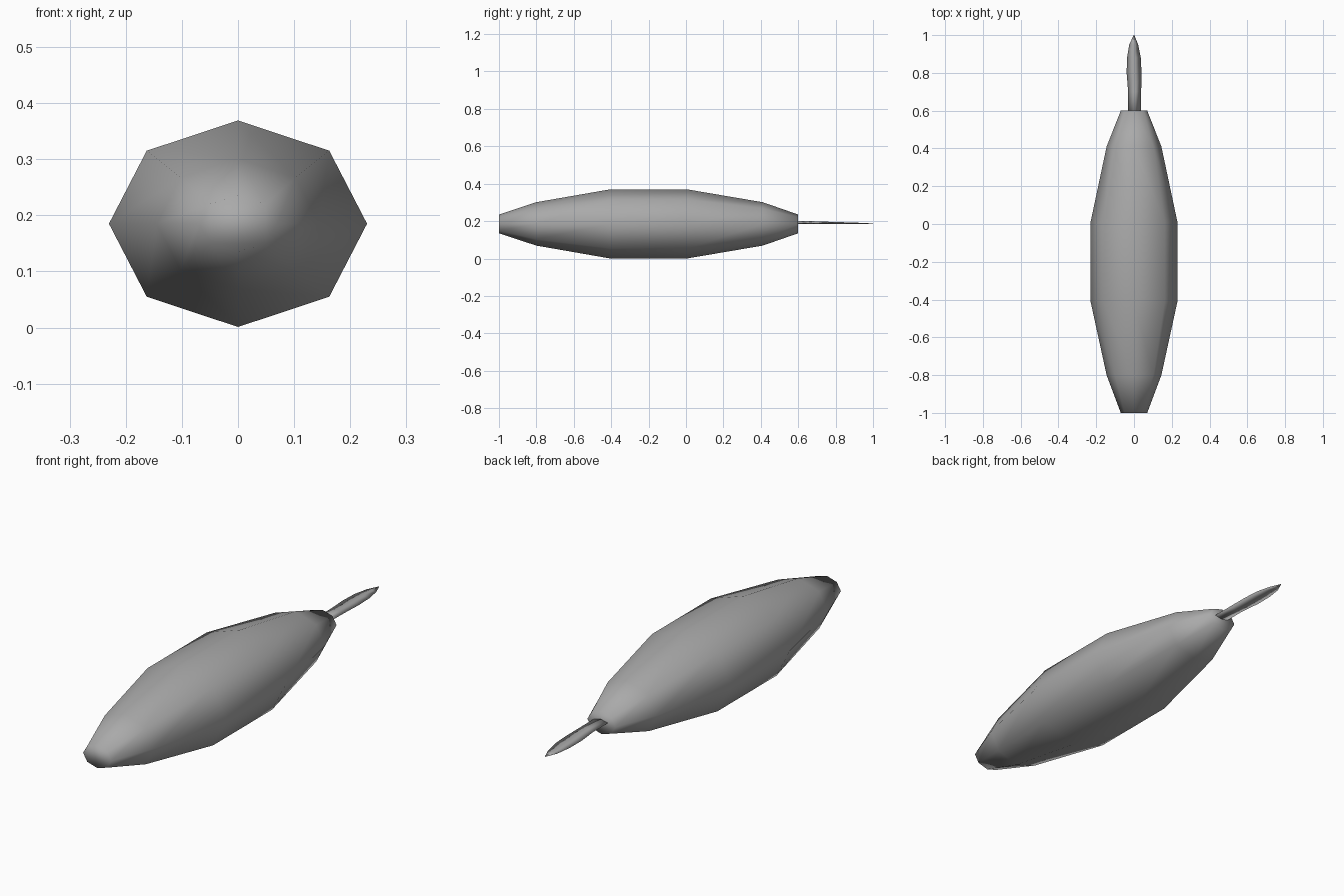
import bpy, bmesh
from math import sin, cos, tau

cube = bpy.data.objects.get("Cube")
if cube:
    bpy.data.objects.remove(cube, do_unlink=True)

MID = 0.185  # height of the long axis

grey = bpy.data.materials.new("plain grey")
grey.use_nodes = True
colour = (0.4, 0.4, 0.4, 1)
grey.diffuse_color = colour
grey.node_tree.nodes["Principled BSDF"].inputs["Base Color"].default_value = colour


def loft(name, rings):
    """Bridge rings of points, cap both ends and shade smooth."""
    bm = bmesh.new()
    loops = [[bm.verts.new(p) for p in ring] for ring in rings]
    n = len(loops[0])
    for a, b in zip(loops, loops[1:]):
        for i in range(n):
            j = (i + 1) % n
            bm.faces.new((a[i], a[j], b[j], b[i]))
    bm.faces.new(loops[0])
    bm.faces.new(loops[-1])
    bmesh.ops.recalc_face_normals(bm, faces=bm.faces)
    for f in bm.faces:
        f.smooth = True
    mesh = bpy.data.meshes.new(name)
    bm.to_mesh(mesh)
    bm.free()
    mesh.materials.append(grey)
    obj = bpy.data.objects.new(name, mesh)
    bpy.context.collection.objects.link(obj)
    return obj


# Eight-sided spindle body: y, half width, half height
stations = [(-1, 0.07, 0.05), (-0.8, 0.145, 0.116), (-0.41, 0.23, 0.184),
            (0.01, 0.23, 0.184), (0.41, 0.145, 0.116), (0.6, 0.07, 0.05)]
loft("body", [[(w * cos(tau * i / 8), y, MID + h * sin(tau * i / 8))
               for i in range(8)] for y, w, h in stations])

# Thin leaf-shaped tail: y, left edge, right edge, half thickness, height
blade = [(0.57, -0.032, 0.038, 0.008, 0.193), (0.7, -0.031, 0.038, 0.007, 0.192),
         (0.8, -0.039, 0.04, 0.005, 0.19), (0.88, -0.037, 0.036, 0.004, 0.189),
         (0.95, -0.025, 0.022, 0.003, 0.187), (1, -0.002, 0.002, 0.001, 0.186)]
loft("tail", [[(a, y, z), ((a + b) / 2, y, z + t), (b, y, z), ((a + b) / 2, y, z - t)]
              for y, a, b, t, z in blade])
